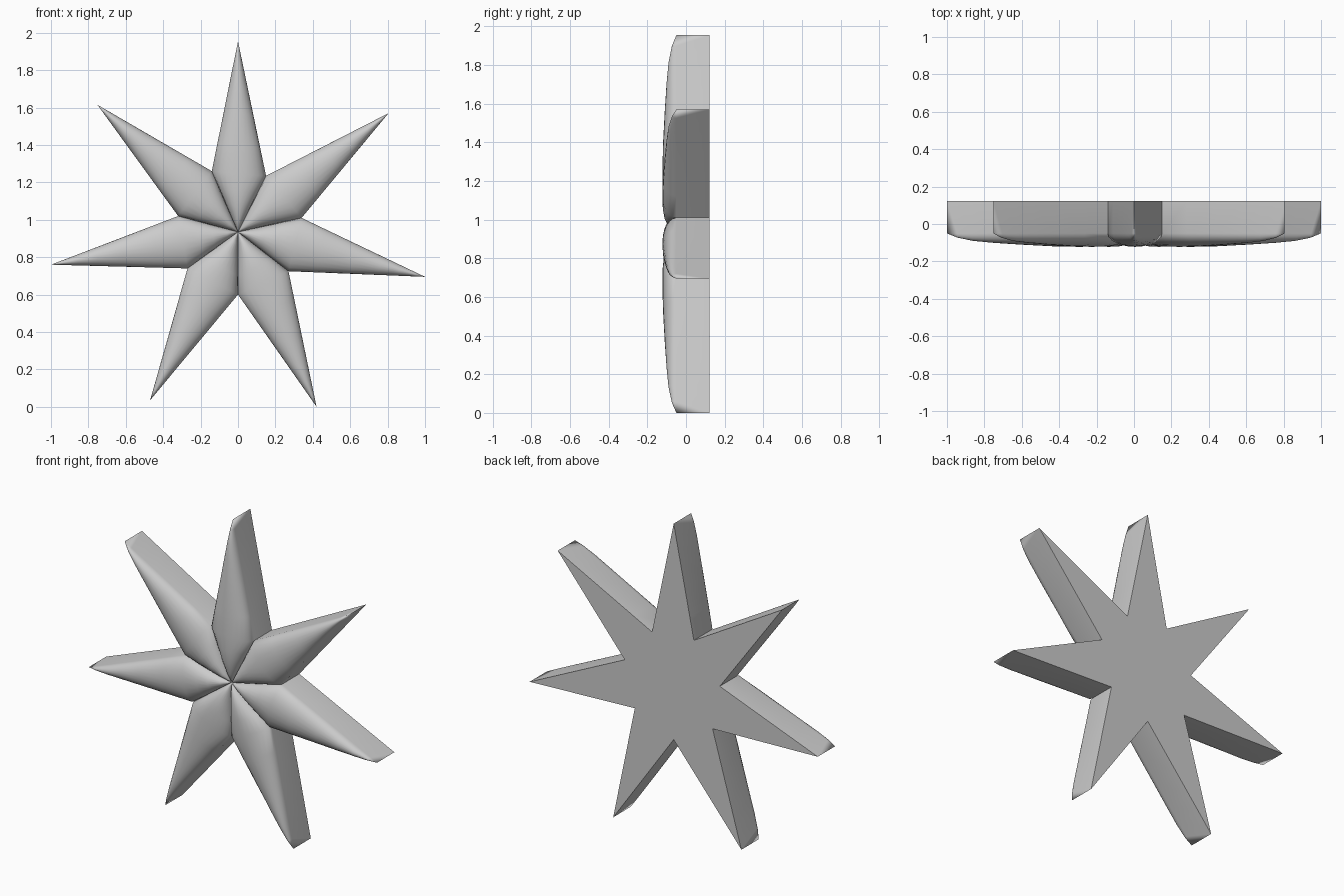
import bpy, bmesh, math
from mathutils import Vector

if "Cube" in bpy.data.objects:
    bpy.data.objects.remove(bpy.data.objects["Cube"])

EDGE_Y, BACK_Y, RELIEF = -0.05, 0.122, 0.072
CENTRE = Vector((0.0, 0.935))
TIPS = [(0, 1.955), (0.805, 1.57), (1.0, 0.695), (0.42, 0.0),
        (-0.47, 0.035), (-1.0, 0.76), (-0.752, 1.615)]
# notch i lies between tip i and tip i + 1
NOTCHES = [(0.15, 1.235), (0.34, 1.01), (0.27, 0.725), (0, 0.60),
           (-0.27, 0.74), (-0.32, 1.02), (-0.14, 1.26)]
# (segment position, ridge height fraction) from centre to notch, notch to tip
INNER = [(0, 0), (0.05, 0.3), (0.2, 0.6), (0.45, 0.88), (0.7, 0.98), (1, 1)]
OUTER = [(0.2, 0.96), (0.45, 0.83), (0.65, 0.7), (0.8, 0.56), (0.92, 0.32), (1, 0)]
ACROSS = 12

bm = bmesh.new()


def vert(p, y):
    return bm.verts.new((p.x, y, p.y))


def face(vs):
    bm.faces.new(vs)


def puffed_arm(tip, left, right):
    """Rounded diamond relief running from the star centre to one tip."""
    stations = [(CENTRE.lerp(left, u), CENTRE.lerp(right, u), h) for u, h in INNER]
    stations += [(left.lerp(tip, u), right.lerp(tip, u), h) for u, h in OUTER]
    rows = []
    for a, b, h in stations:
        if h == 0:
            rows.append([vert(a, EDGE_Y)] * (ACROSS + 1))
            continue
        row = []
        for k in range(ACROSS + 1):
            ang = math.pi * k / ACROSS
            row.append(vert(a.lerp(b, (1 - math.cos(ang)) / 2),
                            EDGE_Y - RELIEF * h * math.sin(ang)))
        rows.append(row)
    for r0, r1 in zip(rows, rows[1:]):
        for k in range(ACROSS):
            face(list(dict.fromkeys((r0[k], r0[k + 1], r1[k + 1], r1[k]))))
    # side walls down to the flat back
    for side in (0, -1):
        outer = rows[len(INNER) - 1:]
        for r0, r1 in zip(outer, outer[1:]):
            a, b = r0[side], r1[side]
            c, d = (bm.verts.new((v.co.x, BACK_Y, v.co.z)) for v in (b, a))
            face((a, b, c, d))


for i, tip in enumerate(TIPS):
    puffed_arm(Vector(tip), Vector(NOTCHES[i - 1]), Vector(NOTCHES[i]))
bmesh.ops.remove_doubles(bm, verts=bm.verts[:], dist=1e-5)

# flat back closes the open wall rim
rim = [e for e in bm.edges if e.is_boundary]
bmesh.ops.contextual_create(bm, geom=rim)
bmesh.ops.recalc_face_normals(bm, faces=bm.faces[:])

mesh = bpy.data.meshes.new("seven_point_star")
bm.to_mesh(mesh)
bm.free()
star = bpy.data.objects.new("seven_point_star", mesh)
bpy.context.collection.objects.link(star)
bpy.context.view_layer.objects.active = star
star.select_set(True)
bpy.ops.object.shade_smooth_by_angle(angle=math.radians(35))
